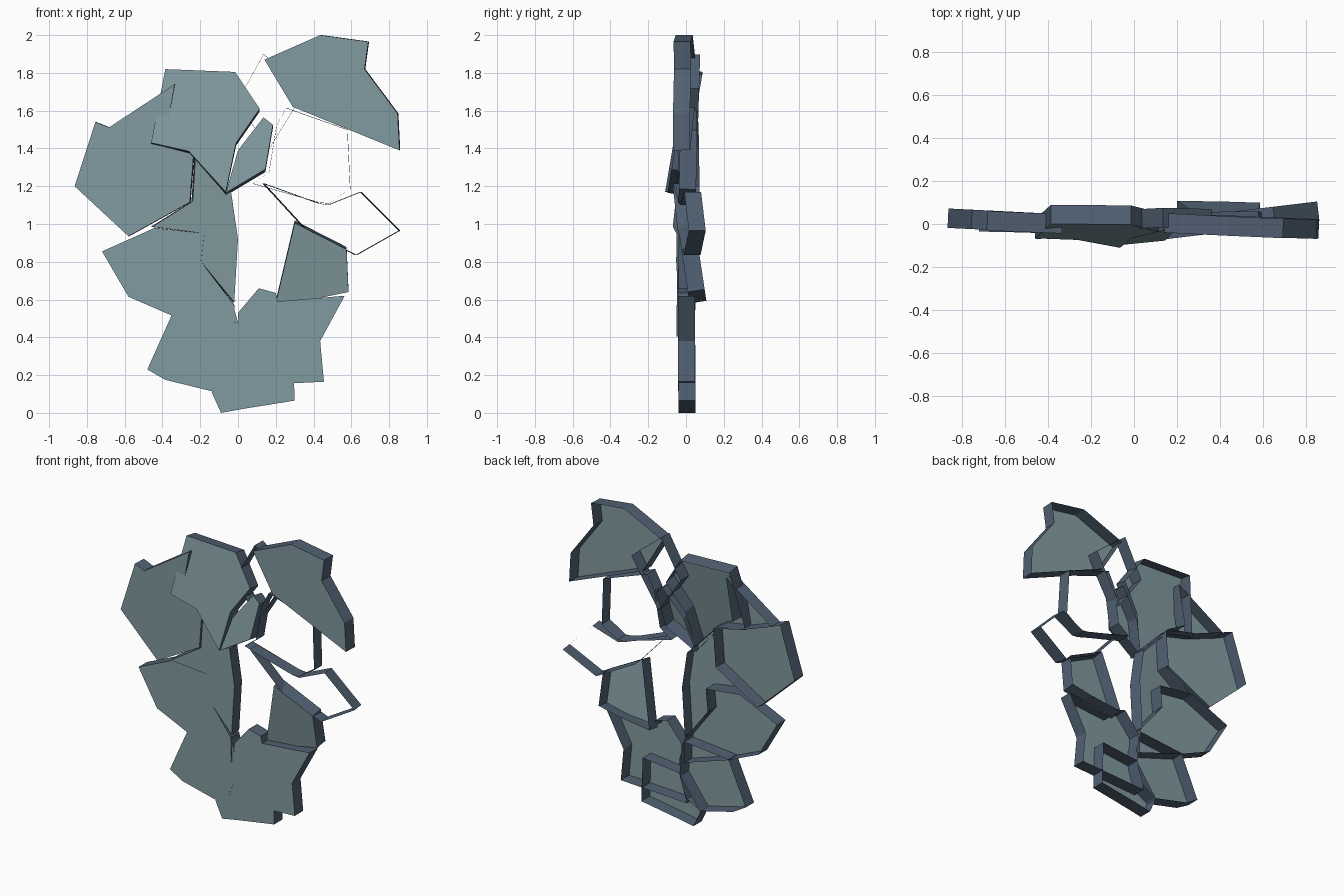
import bpy, bmesh
from mathutils import Vector

DEPTH = 0.09


def material(name, rgb):
    m = bpy.data.materials.new(name)
    m.diffuse_color = (*rgb, 1)
    return m


GLASS = material("grey_teal_face", (0.22, 0.325, 0.35))
RIM = material("slate_blue_rim", (0.082, 0.118, 0.17))


def shard(name, outline, y, tilt_x=0.0, tilt_z=0.0, face=True):
    """Tilted open-backed plate: an x,z outline with a rim and optional front face.
    y is the depth of the plane at the first outline point."""
    # Wind the outline so the front face looks toward -y
    area = sum(p[0] * q[1] - q[0] * p[1]
               for p, q in zip(outline, outline[1:] + outline[:1]))
    if area < 0:
        outline = outline[::-1]
        ox, oz = outline[-1]
    else:
        ox, oz = outline[0]
    back = Vector((-tilt_x, 1, -tilt_z)).normalized() * DEPTH
    bm = bmesh.new()
    front = [bm.verts.new((x, y + tilt_x * (x - ox) + tilt_z * (z - oz), z))
             for x, z in outline]
    rear = [bm.verts.new(v.co + back) for v in front]
    n = len(front)
    for i in range(n):
        j = (i + 1) % n
        bm.faces.new((front[j], front[i], rear[i], rear[j])).material_index = 1
    if face:
        bm.faces.new(front).material_index = 0
    bm.normal_update()
    me = bpy.data.meshes.new(name)
    bm.to_mesh(me)
    bm.free()
    me.materials.append(GLASS)
    me.materials.append(RIM)
    ob = bpy.data.objects.new(name, me)
    bpy.context.collection.objects.link(ob)


# Upper right plate
shard("top_right_shard",
      [(0.14, 1.87), (0.435, 2.0), (0.69, 1.965), (0.67, 1.82),
       (0.845, 1.585), (0.855, 1.39), (0.29, 1.62)], -0.04, -0.045, -0.01)

# Hollow frames on the right
shard("upper_frame",
      [(0.135, 1.9), (0.36, 1.72), (0.295, 1.61), (0.165, 1.40), (-0.005, 1.645)],
      -0.015, 0, 0.03, face=False)
shard("middle_frame",
      [(0.255, 1.615), (0.58, 1.5), (0.595, 1.185), (0.48, 1.11), (0.43, 1.115),
       (0.08, 1.215), (0.165, 1.275), (0.205, 1.52)], -0.035, 0.02, 0.02, face=False)
shard("right_frame",
      [(0.86, 0.965), (0.63, 0.835), (0.36, 0.975), (0.14, 1.215),
       (0.43, 1.11), (0.48, 1.10), (0.655, 1.17)], 0.015, 0.12, 0.0, face=False)

# Lower right plates
shard("right_shard",
      [(0.30, 1.005), (0.575, 0.865), (0.585, 0.64), (0.44, 0.61), (0.20, 0.58)],
      -0.045, 0, -0.15)
shard("lower_right_shard",
      [(0.11, 0.66), (0.20, 0.635), (0.21, 0.59), (0.565, 0.62), (0.435, 0.38),
       (0.455, 0.165), (-0.04, 0.14), (0.01, 0.30), (0.0, 0.53)], -0.043)
shard("bottom_shard",
      [(-0.09, 0.0), (0.02, 0.02), (0.30, 0.065), (0.29, 0.36), (0.02, 0.33),
       (-0.14, 0.11)], -0.041)

# Lower left plates
shard("lower_left_shard",
      [(-0.35, 0.52), (-0.48, 0.23), (-0.385, 0.175), (-0.14, 0.115),
       (-0.04, 0.17), (0.01, 0.30), (0.015, 0.43), (-0.02, 0.55)], -0.042)
shard("left_shard",
      [(-0.72, 0.855), (-0.58, 0.615), (-0.35, 0.515), (-0.015, 0.405),
       (-0.02, 0.57), (-0.195, 0.80), (-0.18, 0.95), (-0.44, 0.98)],
      -0.035, -0.02)

# Centre and upper left plates
shard("centre_shard",
      [(-0.455, 0.985), (-0.18, 0.95), (-0.195, 0.80), (-0.02, 0.585), (0.0, 0.92),
       (-0.035, 1.16), (-0.225, 1.36), (-0.24, 1.12)], -0.07, 0.07, 0.0)
shard("outer_left_shard",
      [(-0.865, 1.20), (-0.58, 0.935), (-0.255, 1.115), (-0.235, 1.37),
       (-0.47, 1.43), (-0.755, 1.54)], -0.018, -0.05)
shard("spike_shard",
      [(-0.685, 1.51), (-0.47, 1.43), (-0.25, 1.385), (-0.385, 1.46),
       (-0.335, 1.74)], -0.03, -0.04)
shard("top_left_shard",
      [(-0.385, 1.82), (-0.46, 1.43), (-0.26, 1.385), (-0.065, 1.17),
       (-0.01, 1.43), (0.115, 1.61), (-0.015, 1.805)], 0.0, 0, 0.17)
shard("small_centre_shard",
      [(0.135, 1.565), (0.185, 1.525), (0.145, 1.29), (-0.065, 1.165), (0.0, 1.39)],
      -0.03, 0, 0.17)
